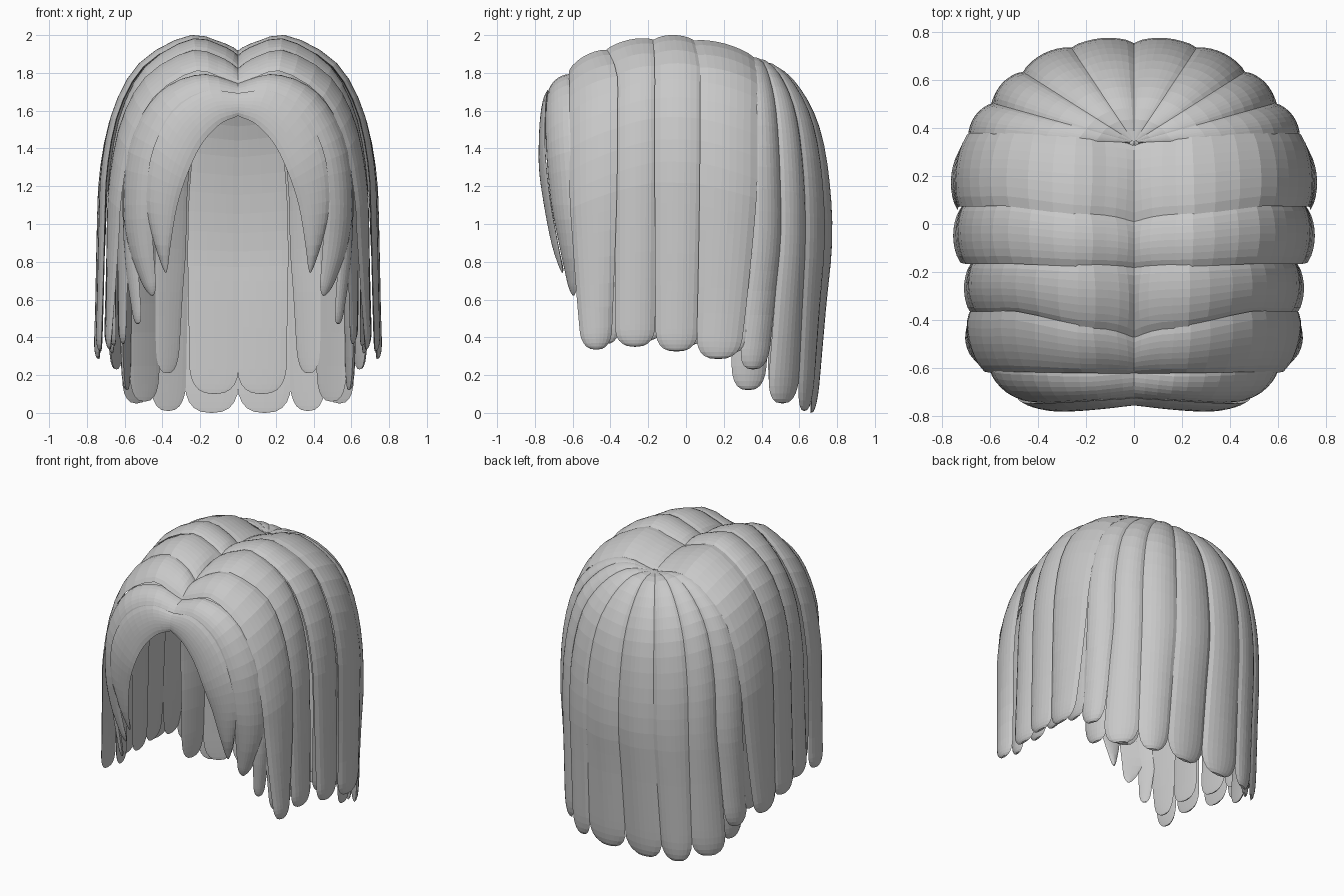
import bpy, math
from mathutils import Vector

if "Cube" in bpy.data.objects:
    bpy.data.objects.remove(bpy.data.objects["Cube"])

gray = bpy.data.materials.new("hair_gray")
gray.diffuse_color = (0.58, 0.58, 0.58, 1)
gray.use_nodes = True
gray.node_tree.nodes["Principled BSDF"].inputs["Base Color"].default_value = gray.diffuse_color
RINGS, ACROSS = 20, 8


def spline(pts, t):
    """Smooth curve through pts, t in 0..1."""
    n = len(pts) - 1
    i = min(int(t * n), n - 1)
    f = t * n - i
    p1, p2 = Vector(pts[i]), Vector(pts[i + 1])
    p0 = Vector(pts[i - 1]) if i else 2 * p1 - p2
    p3 = Vector(pts[i + 2]) if i + 2 <= n else 2 * p2 - p1
    return 0.5 * (2 * p1 + (p2 - p0) * f + (2 * p0 - 5 * p1 + 4 * p2 - p3) * f * f
                  + (3 * p1 - p0 - 3 * p2 + p3) * f ** 3)


def lock(name, edge_a, edge_b, bulge=0.03, tip=0.05, root=1.0, blunt=2.6):
    """A thin crescent lock lofted between two edge curves, with a rounded tip."""
    ts = [(1 - tip) * i / RINGS for i in range(RINGS)]
    ts += [1 - tip * (1 - math.sin(k * math.pi / 12)) for k in range(7)]
    verts, faces = [], []
    for t in ts:
        s = min(1, max(0, (t - 1 + tip) / tip))
        shrink = max(0.03, (1 - s ** blunt) ** (1 / blunt))
        a, b = spline(edge_a, t), spline(edge_b, t)
        mid = (a + b) / 2
        t0, t1 = max(0, t - 0.02), min(1, t + 0.02)
        along = (spline(edge_a, t1) + spline(edge_b, t1) - spline(edge_a, t0) - spline(edge_b, t0))
        side = b - a
        normal = side.cross(along)
        if normal.length < 1e-7:
            normal = Vector((0, 0, 1))
        normal.normalize()
        if normal.dot(mid - Vector((0, 0, 0.8))) < 0:
            normal = -normal
        swell = root + (1 - root) * min(1, t / 0.5)
        high = min(bulge, side.length * 0.25) * shrink * swell
        low = -0.015 * shrink
        for sign in (1, -1):
            for j in range(ACROSS + 1):
                if sign < 0 and j in (0, ACROSS):
                    continue
                u = j / ACROSS if sign > 0 else 1 - j / ACROSS
                h = math.sin(math.pi * u) ** 0.7 if 0 < u < 1 else 0
                p = mid + side * (u - 0.5) * shrink * 1.05
                p += normal * h * (high if sign > 0 else low + high * 0.3)
                p.x = max(p.x, 0)
                verts.append(p)
    m = 2 * ACROSS
    for i in range(len(ts) - 1):
        for j in range(m):
            k = (j + 1) % m
            faces.append((i * m + j, i * m + k, i * m + m + k, i * m + m + j))
    faces.append(tuple(range(m))[::-1])
    faces.append(tuple(range((len(ts) - 1) * m, len(ts) * m)))
    me = bpy.data.meshes.new(name)
    me.from_pydata(verts, [], faces)
    me.materials.append(gray)
    ob = bpy.data.objects.new(name, me)
    bpy.context.collection.objects.link(ob)
    ob.modifiers.new("Mirror", 'MIRROR').use_mirror_merge = False
    return ob


def row_edge(yc, ys, yb, zc, zp, x, zb, xb):
    """Edge that leaves the centre parting, arches over and hangs at the side."""
    return [(0, yc, zc), (.15 * x, (2 * yc + ys) / 3, zp - .03), (.37 * x, (yc + ys) / 2, zp),
            (.7 * x, ys, zp - .13), (.89 * x, ys, zp - .36), (.98 * x, ys, zp - .66),
            (x, ys * .8 + yb * .2, zp * .45 + zb * .4), ((x + xb) / 2, ys * .4 + yb * .6, zp * .2 + zb * .75),
            (xb, yb, zb)]


# Fringe locks framing the face opening
opening = [(0, -.745, 1.575), (.10, -.76, 1.53), (.20, -.77, 1.42), (.275, -.77, 1.26),
           (.325, -.745, 1.1), (.355, -.71, .92), (.375, -.66, .74)]
fringe = [(0, -.725, 1.69), (.17, -.735, 1.70), (.34, -.745, 1.59), (.45, -.745, 1.38),
          (.48, -.72, 1.13), (.45, -.685, .93), (.39, -.65, .74)]
lock("front_fringe", opening, fringe, .018, .04, 1, 2)
under = [(0, -.72, 1.67), (.17, -.73, 1.68), (.33, -.74, 1.58), (.43, -.735, 1.36),
         (.46, -.71, 1.10), (.45, -.66, .86), (.43, -.61, .62)]
temple = [(0, -.60, 1.74), (.20, -.61, 1.79), (.42, -.60, 1.69), (.57, -.59, 1.43),
          (.605, -.57, 1.1), (.57, -.56, .85), (.48, -.58, .62)]
lock("second_fringe", under, temple, .04, .05, .8, 2)
lock("temple_strand",
     [(0, -.58, 1.70), (.3, -.6, 1.68), (.49, -.61, 1.35), (.53, -.6, .9), (.51, -.55, .47)],
     [(0, -.5, 1.76), (.32, -.5, 1.72), (.58, -.5, 1.38), (.60, -.5, .9), (.55, -.5, .47)], .03)

# Shared row edges: centre y, side y, parting z, crest z
edges = [(-.62, -.61, 1.74, 1.81), (-.47, -.37, 1.82, 1.915), (-.18, -.16, 1.89, 1.97),
         (.01, .08, 1.89, 1.965), (.34, .37, 1.83, 1.88)]
# Each row: bottom y start, bottom y end, bottom z, half width at both edges, bottom x
rows = [(-.55, -.40, .335, .63, .685, .675), (-.37, -.17, .35, .655, .67, .68),
        (-.155, .055, .325, .705, .71, .725), (.06, .28, .285, .73, .70, .735)]
for i, (y0, y1, zb, xa, xz, xb) in enumerate(rows):
    a, b = edges[i], edges[i + 1]
    lock(f"side_lock_{i + 1}", row_edge(*a[:2], y0, *a[2:], xa, zb, xb),
         row_edge(*b[:2], y1, *b[2:], xz, zb, xb), .03)
    # Thinner strand lying inside each side lock
    lock(f"inner_side_lock_{i + 1}",
         row_edge(a[0] + .06, a[1] + .06, y0 + .06, a[2] - .06, a[3] - .05, xa - .05, zb + .03, xb - .08),
         row_edge(b[0] + .06, b[1] + .06, y1 + .04, b[2] - .06, b[3] - .05, xz - .05, zb + .03, xb - .06), .025)


def fan_edge(px, py, bx, by, t, zb, drop=0):
    """Edge that fans out from the crown down the back."""
    cy = .34
    prof = [(0, 1.85, 1.84), (.34, 1.82, 1.88), (.63, 1.69, 1.79), (.85, 1.49, 1.61), (.97, 1.2, 1.3), (1, .9, .95)]
    pts = [(px * f, cy + (py - cy) * f, c * (1 - t) + s * t - drop) for f, c, s in prof]
    return pts + [(px * .6 + bx * .4, py * .6 + by * .4, .55 + zb * .4), (bx, by, zb)]


# Back locks: widest x y, bottom x y, sideness of each shared edge
fan = [(.685, .36, .67, .28, 1), (.585, .50, .615, .43, .85), (.46, .63, .46, .59, .5),
       (.26, .73, .28, .66, .2), (0, .75, 0, .66, 0)]
for i, zb in enumerate((.23, .05, .01, 0)):
    lock(f"back_lock_{i + 1}", fan_edge(*fan[i], zb), fan_edge(*fan[i + 1], zb), .033, .05, .15)

# Under layer behind the back locks
lower = [((.63, .27, .60, .24, 1), (.56, .44, .57, .42, .8), .12),
         ((.57, .43, .57, .44, .8), (.42, .58, .42, .55, .5), .06),
         ((.44, .56, .43, .54, .5), (.28, .65, .32, .60, .2), .21),
         ((.26, .67, .25, .62, .2), (0, .68, 0, .62, 0), .10)]
for i, (a, b, zb) in enumerate(lower):
    lock(f"under_back_lock_{i + 1}", fan_edge(*a, zb, .05), fan_edge(*b, zb, .05), .03, .05, .15)
